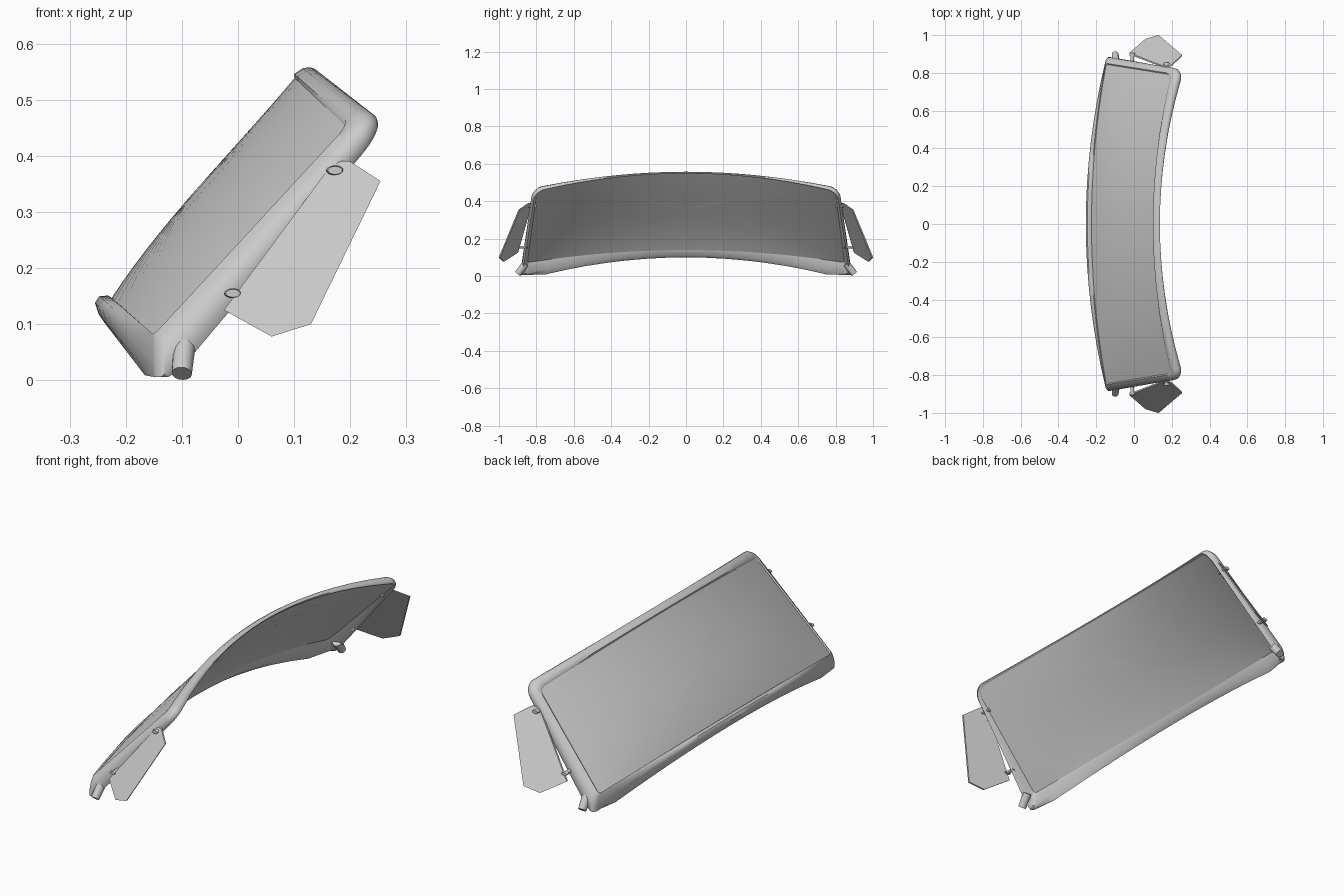
import bpy, bmesh, math
from mathutils import Vector as V

if "Cube" in bpy.data.objects:
    bpy.data.objects.remove(bpy.data.objects["Cube"])

NORMAL = V((-0.77, 0, 0.63))


def finish(bm, name, angle=35):
    bmesh.ops.remove_doubles(bm, verts=bm.verts, dist=1e-5)
    bmesh.ops.recalc_face_normals(bm, faces=bm.faces)
    me = bpy.data.meshes.new(name)
    bm.to_mesh(me)
    bm.free()
    ob = bpy.data.objects.new(name, me)
    bpy.context.collection.objects.link(ob)
    bpy.ops.object.select_all(action='DESELECT')
    ob.select_set(True)
    bpy.context.view_layer.objects.active = ob
    bpy.ops.object.shade_smooth_by_angle(angle=math.radians(angle))
    return ob


def edge(c, e, u):
    # parabola through the centre point c and the end point e
    return V((c[0] + (e[0] - c[0]) * u * u, e[1] * u, c[2] + (e[2] - c[2]) * u * u))


def patch(keys, u, v):
    bc, be, te, tc = keys
    p = edge(bc, be, u).lerp(edge(tc, te, u), v)
    p += NORMAL * 0.06 * v * (1 - v) ** 2 * (1 - u ** 4)
    p.z = max(p.z, 0.006)
    return p


def rounded(rb, rt, n=6, m=16):
    # rounded rectangle in patch coordinates, evenly matched point counts
    pts = []
    for su, sv, r, a0 in ((1, 0, rb, -90), (1, 1, rt, 0), (-1, 1, rt, 90), (-1, 0, rb, 180)):
        ru, rv = r / 0.82, r / 0.5
        cu, cv = su * (1 - ru), (rv if sv == 0 else 1 - rv)
        for i in range(n + 1):
            a = math.radians(a0 + 90 * i / n)
            pts.append((cu + ru * math.cos(a), cv + rv * math.sin(a)))
    out = []
    for i, p in enumerate(pts):
        out.append(p)
        if i % (n + 1) == n:
            q = pts[(i + 1) % len(pts)]
            out += [(p[0] + (q[0] - p[0]) * k / m, p[1] + (q[1] - p[1]) * k / m) for k in range(1, m)]
    return out


def bridge(bm, loops, close=False):
    rings = [[bm.verts.new(p) for p in lp] for lp in loops]
    n = len(rings[0])
    pairs = list(zip(rings, rings[1:])) + ([(rings[-1], rings[0])] if close else [])
    for a, b in pairs:
        for i in range(n):
            j = (i + 1) % n
            bm.faces.new((a[i], a[j], b[j], b[i]))
    return rings


def pane(name, keys, rb, rt):
    # sheet of concentric rings around the centre
    bm = bmesh.new()
    loops = [[patch(keys, u * s, 0.5 + (v - 0.5) * s) for u, v in rounded(rb, rt)]
             for s in (1, 0.96, 0.88, 0.75, 0.6, 0.45, 0.3, 0.15, 0.03)]
    bm.faces.new(bridge(bm, loops)[-1])
    finish(bm, name)


# Curved glass: outer face, and inner face reaching out behind the frame
glass = ((-0.225, 0, 0.147), (-0.147, 0.845, 0.078), (0.195, 0.79, 0.45), (0.101, 0, 0.539))
back = ((-0.209, 0, 0.139), (-0.129, 0.848, 0.072), (0.25, 0.798, 0.449), (0.131, 0, 0.548))
pane("glass_outer_face", glass, 0.015, 0.03)
pane("glass_inner_face", back, 0.015, 0.045)

# Surrounding frame: section swept round the glass, front edge to back edge
section = [
    (glass, 0.015, 0.03),
    (((-0.231, 0, 0.151), (-0.15, 0.851, 0.081), (0.199, 0.796, 0.459), (0.1, 0, 0.546)), 0.015, 0.035),
    (((-0.247, 0, 0.15), (-0.147, 0.872, 0.06), (0.227, 0.813, 0.472), (0.115, 0, 0.556)), 0.02, 0.045),
    (((-0.255, 0, 0.138), (-0.146, 0.884, 0.03), (0.248, 0.82, 0.468), (0.128, 0, 0.558)), 0.02, 0.05),
    (((-0.248, 0, 0.117), (-0.145, 0.887, -0.005), (0.26, 0.816, 0.459), (0.137, 0, 0.555)), 0.02, 0.05),
    (((-0.236, 0, 0.1), (-0.14, 0.88, -0.025), (0.262, 0.808, 0.451), (0.137, 0, 0.551)), 0.02, 0.05),
    (((-0.22, 0, 0.109), (-0.128, 0.868, 0.01), (0.256, 0.802, 0.449), (0.134, 0, 0.549)), 0.018, 0.048),
    (back, 0.015, 0.045),
]
bm = bmesh.new()
bridge(bm, [[patch(k, u, v) for u, v in rounded(rb, rt)] for k, rb, rt in section])
finish(bm, "windshield_frame", 50)


def tube(name, p, q, r1, r2, squash=1.0):
    p, q = V(p), V(q)
    bm = bmesh.new()
    bmesh.ops.create_cone(bm, cap_ends=True, segments=16, radius1=r1, radius2=r2, depth=(q - p).length)
    rot = (q - p).to_track_quat('Z', 'Y').to_matrix()
    mid = (p + q) / 2
    for v in bm.verts:
        v.co = rot @ v.co + mid
        v.co.z = max(mid.z + (v.co.z - mid.z) * squash, 0)
    finish(bm, name)


# Outline of the side wind deflector in x and z; it lies in one tilted plane
wing = [(-0.025, 0.125), (0.165, 0.382), (0.185, 0.391), (0.2, 0.39),
        (0.254, 0.355), (0.13, 0.1), (0.06, 0.078)]

for s, side in ((-1, "right"), (1, "left")):
    bm = bmesh.new()
    rims = [[bm.verts.new((x, s * (0.998 + d + 0.507 * x - 0.66 * z), z)) for x, z in wing]
            for d in (-0.005, 0.003)]
    for r in rims:
        bm.faces.new(r)
    for i in range(len(wing)):
        bm.faces.new((rims[0][i - 1], rims[0][i], rims[1][i], rims[1][i - 1]))
    finish(bm, side + "_wind_deflector", 20)

    # Hinge pins with flattened heads
    for nm, x, z, y0, y1 in (("upper", 0.173, 0.374, 0.8, 0.856), ("lower", -0.009, 0.155, 0.845, 0.905)):
        tube(f"{side}_{nm}_hinge_pin", (x, s * y0, z), (x, s * y1, z), 0.01, 0.009, 0.7)
        tube(f"{side}_{nm}_hinge_head", (x, s * (y1 - 0.014), z), (x, s * y1, z), 0.016, 0.013, 0.55)

    # Flared mounting foot at the base of each pillar
    tube(side + "_pillar_foot", (-0.095, s * 0.858, 0.065), (-0.1, s * 0.9, 0.012), 0.02, 0.018)
